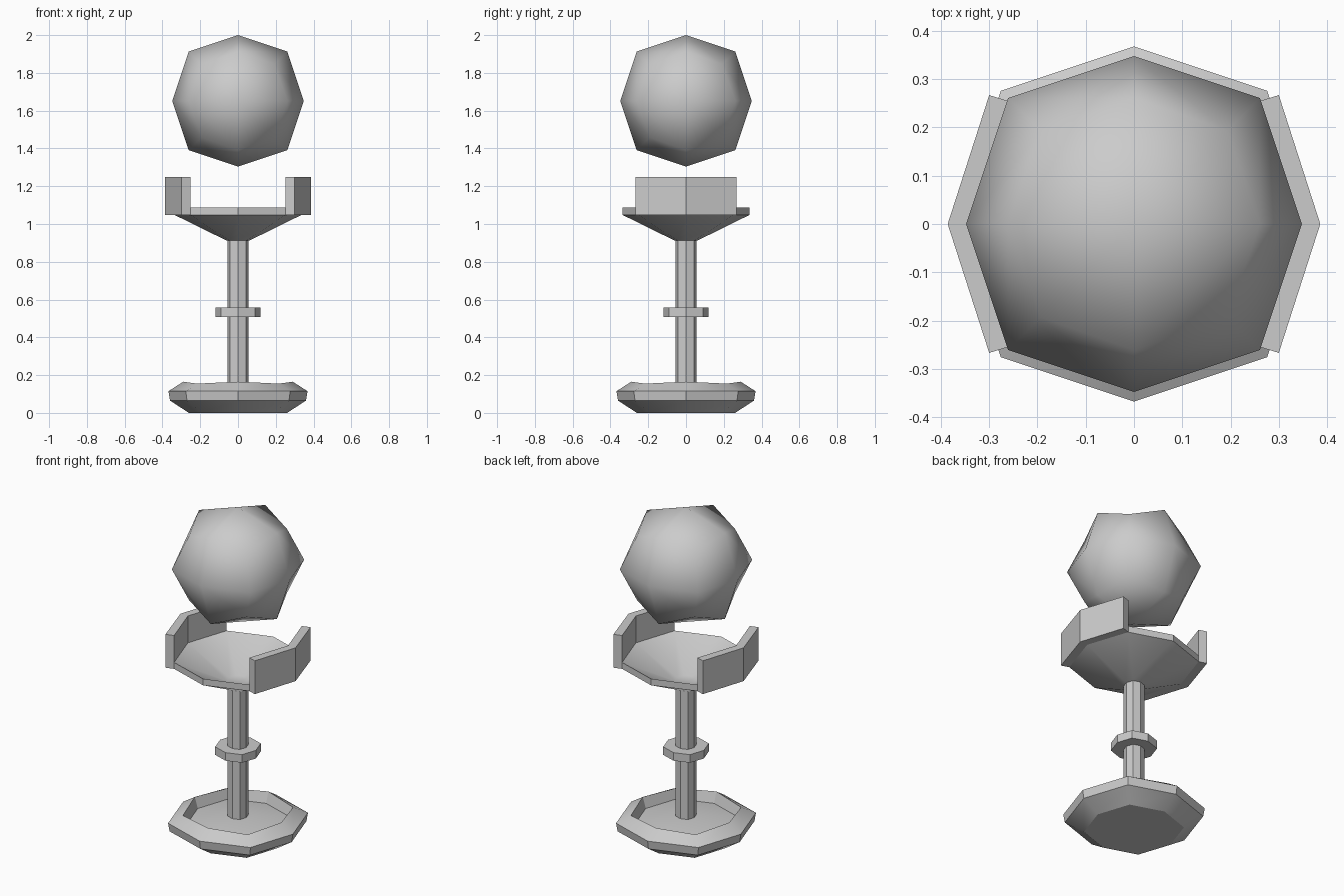
import bpy, bmesh, math

if "Cube" in bpy.data.objects:
    bpy.data.objects.remove(bpy.data.objects["Cube"])

DIAG = 0.75  # diagonal corners of each octagon sit at 0.75 of the axial radius in x and y


def finish(name, bm, angle=30):
    bmesh.ops.recalc_face_normals(bm, faces=bm.faces)
    me = bpy.data.meshes.new(name)
    bm.to_mesh(me)
    bm.free()
    ob = bpy.data.objects.new(name, me)
    bpy.context.collection.objects.link(ob)
    me.shade_smooth()
    me.set_sharp_from_angle(angle=math.radians(angle))
    return ob


def octagon(r):
    d = r * DIAG
    return [(r, 0), (d, d), (0, r), (-d, d), (-r, 0), (-d, -d), (0, -r), (d, -d)]


def lathe(name, profile, diag_drop=()):
    """Eight-sided solid from (radius, z) points; radius 0 closes to a point."""
    bm = bmesh.new()
    rings = []
    for i, (r, z) in enumerate(profile):
        if r == 0:
            rings.append([bm.verts.new((0, 0, z))] * 8)
        else:
            drop = 0.01 if i in diag_drop else 0
            rings.append([bm.verts.new((x, y, z - drop * (k % 2)))
                          for k, (x, y) in enumerate(octagon(r))])
    for a, b in zip(rings, rings[1:]):
        for k in range(8):
            n = (k + 1) % 8
            bm.faces.new(list(dict.fromkeys((a[k], a[n], b[n], b[k]))))
    return finish(name, bm)


# Base with a raised rim around a recessed, slightly domed floor
lathe("base", [(0, 0), (0.26, 0), (0.36, 0.065), (0.368, 0.115),
               (0.29, 0.165), (0.27, 0.10), (0, 0.14)], diag_drop=(4,))

# Stem and its collar
lathe("stem", [(0, 0.12), (0.055, 0.12), (0.055, 0.915), (0, 0.915)])
lathe("collar", [(0.05, 0.508), (0.12, 0.508), (0.12, 0.557), (0.05, 0.557)])

# Hollow dish
lathe("dish", [(0, 0.912), (0.06, 0.912), (0.336, 1.048), (0.336, 1.087),
               (0.06, 0.951), (0, 0.951)])

# Bent side walls on the dish edge
for side, name in ((-1, "left_wall"), (1, "right_wall")):
    bm = bmesh.new()
    outline = [(0.386, 0), (0.30, 0.267), (0.252, 0.252), (0.336, 0),
               (0.252, -0.252), (0.30, -0.267)]
    low, high = ([bm.verts.new((side * x, y, z)) for x, y in outline]
                 for z in (1.048, 1.25))
    for k in range(6):
        n = (k + 1) % 6
        bm.faces.new((low[k], low[n], high[n], high[k]))
    for ring in (low, high):
        bm.faces.new(ring[:4])
        bm.faces.new((ring[0], ring[3], ring[4], ring[5]))
    finish(name, bm)

# Floating ball: a once-rounded cube
bm = bmesh.new()
bmesh.ops.create_cube(bm, size=2)
bmesh.ops.subdivide_edges(bm, edges=bm.edges[:], cuts=1, use_grid_fill=True)
for v in bm.verts:
    axes = sum(abs(c) > 0.5 for c in v.co)
    v.co *= 0.348 * {1: 1, 2: 0.75, 3: 5 / 9}[axes]
    v.co.z += 1.652
finish("ball", bm, 80)
